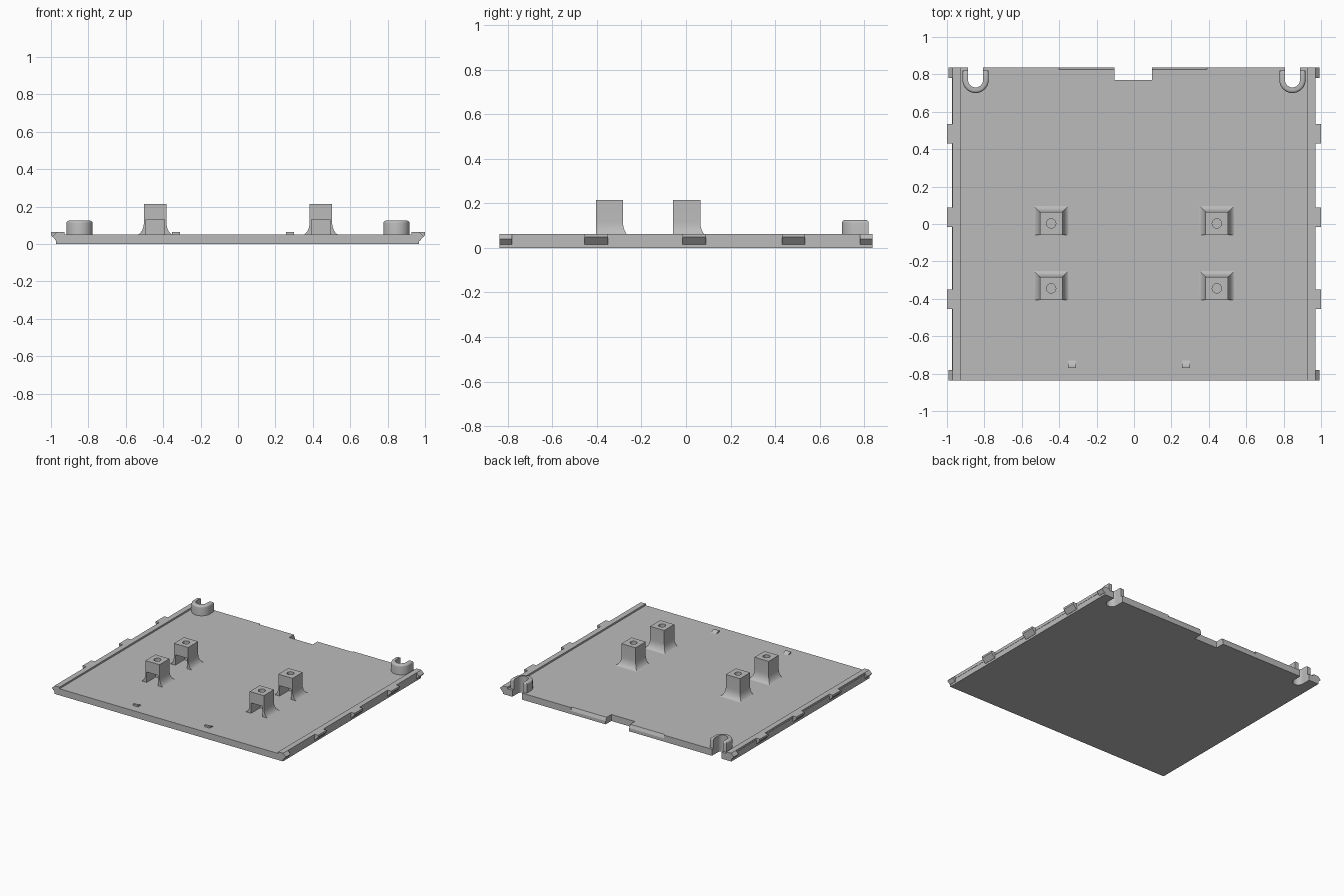
import bpy, bmesh, math
from mathutils import Vector

cube = bpy.data.objects.get("Cube")
if cube:
    bpy.data.objects.remove(cube, do_unlink=True)

grey = bpy.data.materials.new("light_grey")
grey.use_nodes = True
grey.diffuse_color = (0.5, 0.5, 0.5, 1)
grey.node_tree.nodes["Principled BSDF"].inputs["Base Color"].default_value = (0.5, 0.5, 0.5, 1)

BASE = 0.05    # floor thickness
RAIL = 0.063   # rail height
BACK, FRONT = 0.838, -0.838


def loft(name, loops):
    """Closed solid through a list of equal-length point loops."""
    bm = bmesh.new()
    rings = [[bm.verts.new(p) for p in loop] for loop in loops]
    n = len(rings[0])
    for a, b in zip(rings, rings[1:]):
        for i in range(n):
            j = (i + 1) % n
            bm.faces.new((a[i], a[j], b[j], b[i]))
    bm.faces.new(rings[0][::-1])
    bm.faces.new(rings[-1])
    bmesh.ops.recalc_face_normals(bm, faces=bm.faces)
    mesh = bpy.data.meshes.new(name)
    bm.to_mesh(mesh)
    bm.free()
    mesh.materials.append(grey)
    obj = bpy.data.objects.new(name, mesh)
    bpy.context.collection.objects.link(obj)
    return obj


def prism_z(name, outline, z0, z1):
    return loft(name, [[(x, y, z) for x, y in outline] for z in (z0, z1)])


def prism_y(name, outline, y0, y1):
    return loft(name, [[(x, y, z) for x, z in outline] for y in (y0, y1)])


def prism_x(name, outline, x0, x1):
    return loft(name, [[(x, y, z) for y, z in outline] for x in (x0, x1)])


def rect(x0, x1, y0, y1):
    return [(x0, y0), (x1, y0), (x1, y1), (x0, y1)]


def cut(target, cutter):
    cutter.hide_render = True
    cutter.hide_viewport = True
    cutter.display_type = 'WIRE'
    mod = target.modifiers.new("cut", 'BOOLEAN')
    mod.operation = 'DIFFERENCE'
    mod.solver = 'EXACT'
    mod.object = cutter


def arc(cx, cy, r, steps=20):
    """Lower half circle from the left to the right."""
    return [(cx + r * math.cos(math.pi * (1 + i / steps)),
             cy + r * math.sin(math.pi * (1 + i / steps))) for i in range(steps + 1)]


def smooth(obj, angle=30):
    bpy.ops.object.select_all(action='DESELECT')
    obj.select_set(True)
    bpy.context.view_layer.objects.active = obj
    bpy.ops.object.shade_smooth_by_angle(angle=math.radians(angle))


# Floor with the rear notch and the two rounded cable slots
CLAMP_X, CLAMP_Y, R_OUT, R_IN = 0.847, 0.77, 0.07, 0.04


def slot(cx):
    return [(cx - R_IN, BACK)] + arc(cx, CLAMP_Y, R_IN) + [(cx + R_IN, BACK)]


outline = [(-0.972, FRONT), (-0.972, BACK)] + slot(-CLAMP_X)
outline += [(-0.105, BACK), (-0.105, 0.77), (0.095, 0.77), (0.095, BACK)]
outline += slot(CLAMP_X) + [(0.968, BACK), (0.968, FRONT)]
floor = prism_z("floor", outline, 0, BASE)

# Shallow sloped edges beside the notch
for label, x0, x1 in (("right", -0.4, -0.105), ("left", 0.095, 0.39)):
    wedge = [(BACK - 0.012, BASE + 0.002), (BACK + 0.01, BASE + 0.002), (BACK + 0.01, 0.02),
             (BACK, 0.025)]
    cut(floor, prism_x("notch_edge_cutter_" + label, wedge, x0, x1))

for side, label in ((-1, "right"), (1, "left")):
    # Raised side rail
    prism_z("side_rail_" + label, rect(*sorted((side * 0.928, side * 0.97)), FRONT, BACK),
            BASE - 0.01, RAIL)

    # Snap hooks along the rail
    hook = [(side * x, z) for x, z in ((0.96, 0.015), (0.97, 0.015), (1.0, 0.048),
                                       (1.0, RAIL), (0.96, RAIL))]
    for i, y in enumerate((-0.403, 0.037, 0.482)):
        prism_y(f"snap_hook_{label}_{i + 1}", hook, y - 0.052, y + 0.052)

    # Low pointed hooks at the corners
    tip = [(side * x, z) for x, z in ((0.96, 0.015), (0.97, 0.015), (0.993, 0.04),
                                      (0.97, RAIL), (0.96, RAIL))]
    prism_y(f"corner_hook_{label}_front", tip, FRONT, FRONT + 0.058)
    prism_y(f"corner_hook_{label}_back", tip, BACK - 0.058, BACK)

    # U-shaped clamp with a rounded top rim
    cx = side * CLAMP_X

    def u_ring(inset, z):
        end = 0.82 - inset
        outer, inner = R_OUT - inset, R_IN
        pts = [(cx - outer, end)] + arc(cx, CLAMP_Y, outer) + [(cx + outer, end)]
        pts += [(cx + inner, end)] + arc(cx, CLAMP_Y, inner)[::-1] + [(cx - inner, end)]
        return [(x, y, z) for x, y in pts]

    rim = 0.014
    rings = [u_ring(0, 0.01)]
    for i in range(5):
        a = math.pi / 2 * i / 4
        rings.append(u_ring(rim * (1 - math.cos(a)), 0.125 - rim * (1 - math.sin(a))))
    smooth(loft("cable_clamp_" + label, rings))

    # Small ramp stop near the front
    x = 0.278 if side > 0 else -0.332
    ramp = [(-0.77, BASE - 0.01), (-0.77, RAIL), (-0.757, RAIL), (-0.73, BASE), (-0.73, BASE - 0.01)]
    prism_x("ramp_stop_" + label, ramp, x - 0.022, x + 0.022)

    # Hollow standoffs, flared on three sides and open at the front
    px = side * 0.443
    for row, y0 in (("front", -0.405), ("back", -0.058)):
        y1 = y0 + 0.122
        loops = []
        for i in range(9):
            a = math.pi / 2 * i / 8
            d = 0.042 * (1 - math.sin(a))
            z = BASE - 0.002 + 0.07 * (1 - math.cos(a))
            loops.append([(x, y, z) for x, y in rect(px - 0.06 - d, px + 0.06 + d, y0, y1 + d)])
        loops.append([(x, y, 0.215) for x, y in rect(px - 0.06, px + 0.06, y0, y1)])
        post = loft(f"standoff_{label}_{row}", loops)
        smooth(post)
        cavity = prism_z(f"standoff_cavity_cutter_{label}_{row}",
                         rect(px - 0.049, px + 0.049, y0 - 0.02, y1 - 0.012), BASE - 0.01, 0.13)
        cut(post, cavity)
        hole = [(px + 0.025 * math.cos(t * math.tau / 24),
                 y0 + 0.061 + 0.025 * math.sin(t * math.tau / 24)) for t in range(24)]
        cut(post, prism_z(f"screw_hole_cutter_{label}_{row}", hole, 0.12, 0.23))
